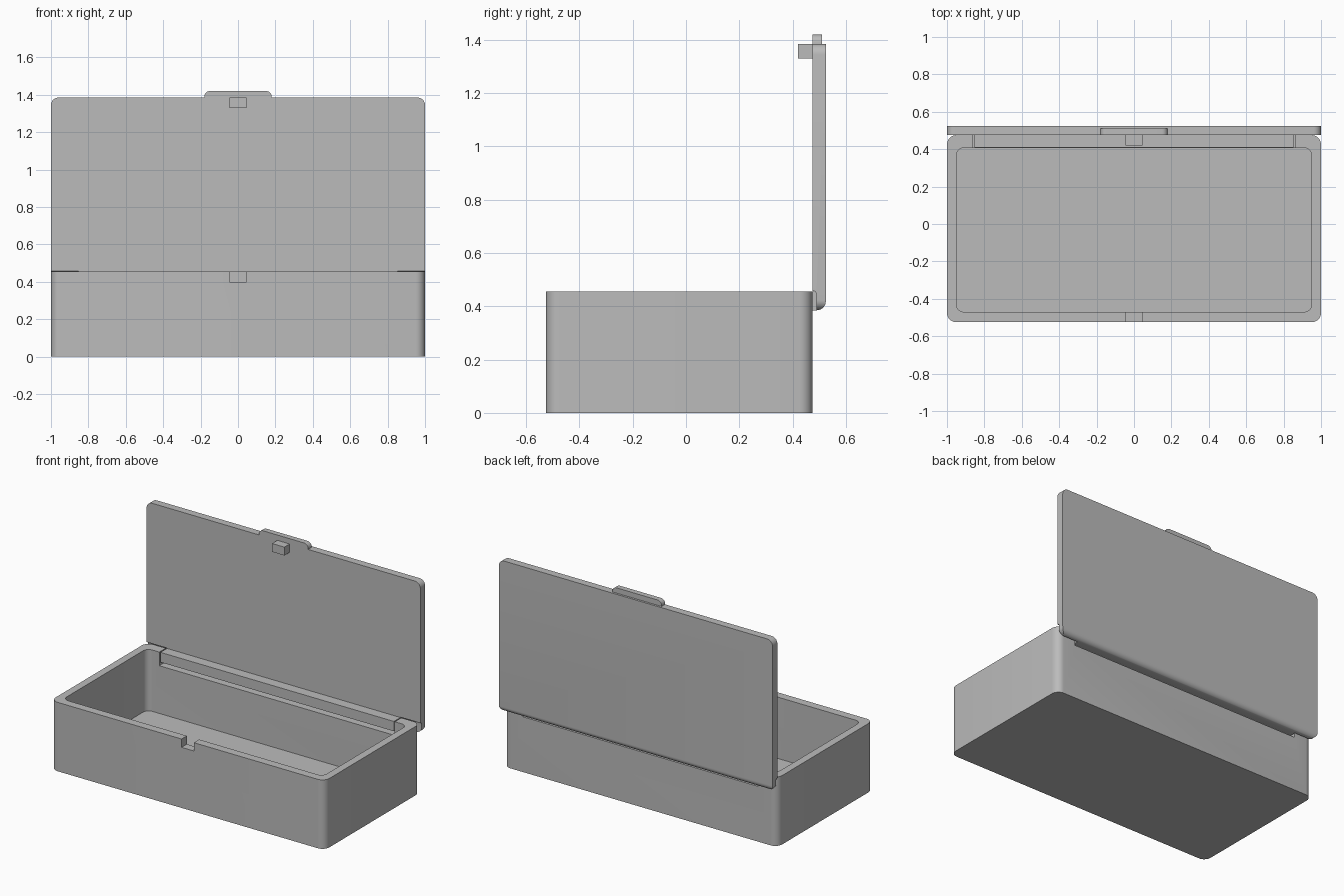
import bpy
import bmesh
import math

cube = bpy.data.objects.get("Cube")
if cube:
    bpy.data.objects.remove(cube, do_unlink=True)

grey = bpy.data.materials.new("plain grey")
grey.use_nodes = True
COLOUR = (0.5, 0.5, 0.5, 1)
grey.diffuse_color = COLOUR
grey.node_tree.nodes["Principled BSDF"].inputs["Base Color"].default_value = COLOUR


def fillet(points, steps=8):
    """Turn (u, v, radius) corners into an outline with round corners."""
    out = []
    for i, (u, v, r) in enumerate(points):
        if r == 0:
            out.append((u, v))
            continue
        ends = []
        for n in (points[i - 1], points[(i + 1) % len(points)]):
            d = math.hypot(n[0] - u, n[1] - v)
            ends.append(((n[0] - u) / d * r, (n[1] - v) / d * r))
        (au, av), (bu, bv) = ends
        for k in range(steps + 1):
            t = math.pi / 2 * k / steps
            s, c = 1 - math.sin(t), 1 - math.cos(t)
            out.append((u + au * s + bu * c, v + av * s + bv * c))
    return out


def rect(u0, u1, v0, v1, r=0, top_only=False):
    low = 0 if top_only else r
    return fillet([(u0, v0, low), (u1, v0, low), (u1, v1, r), (u0, v1, r)])


def prism(name, outline, axis, lo, hi):
    """Extrude an outline along an axis; u and v are the other two axes in order."""
    bm = bmesh.new()
    index = "xyz".index(axis)
    rings = []
    for w in (lo, hi):
        ring = []
        for u, v in outline:
            co = [u, v]
            co.insert(index, w)
            ring.append(bm.verts.new(co))
        rings.append(ring)
        bm.faces.new(ring)
    n = len(outline)
    for i in range(n):
        j = (i + 1) % n
        bm.faces.new((rings[0][i], rings[0][j], rings[1][j], rings[1][i]))
    bmesh.ops.recalc_face_normals(bm, faces=bm.faces)
    mesh = bpy.data.meshes.new(name)
    bm.to_mesh(mesh)
    bm.free()
    mesh.materials.append(grey)
    obj = bpy.data.objects.new(name, mesh)
    bpy.context.collection.objects.link(obj)
    return obj


def cut(target, tool, operation="DIFFERENCE"):
    """Apply a boolean and remove the cutter."""
    mod = target.modifiers.new("cut", "BOOLEAN")
    mod.object, mod.operation, mod.solver = tool, operation, "EXACT"
    bpy.context.view_layer.objects.active = target
    bpy.ops.object.modifier_apply(modifier=mod.name)
    bpy.data.objects.remove(tool, do_unlink=True)


RIM = 0.455          # top of the box
BACK = 0.475         # back of the box, inner face of the open lid
LID_BACK = 0.525
LID_LOW, LID_TOP = 0.385, 1.385

# Hollow box with a latch notch in front and a hinge slot behind
box = prism("box_body", rect(-1, 1, -0.525, BACK, 0.05), "z", 0, RIM)
cut(box, prism("cavity", rect(-0.95, 0.95, -0.47, 0.407, 0.04), "z", 0.05, 0.6))
cut(box, prism("latch_notch", rect(-0.045, 0.045, 0.4, 0.6), "y", -0.6, -0.44))
cut(box, prism("hinge_slot", rect(-0.86, 0.86, 0.365, 0.6), "y", 0.38, 0.6))

# Open lid, its lower edge rounded behind and relieved in front
lid = prism("lid_panel", rect(-1, 1, LID_LOW, LID_TOP, 0.04), "y", BACK, LID_BACK)
edge = fillet([(0.489, LID_LOW, 0), (LID_BACK, LID_LOW, 0.035), (LID_BACK + 0.0001, 1.5, 0),
               (BACK - 0.02, 1.5, 0), (BACK - 0.02, RIM + 0.003, 0), (0.489, RIM + 0.003, 0.012)])
cut(lid, prism("lid_edge", edge, "x", -1.1, 1.1), "INTERSECT")

# Hinge bar that sits in the slot and joins the lid
bar = fillet([(0.408, 0.39, 0), (0.45, LID_LOW, 0), (LID_BACK - 0.0005, LID_LOW, 0.035),
              (LID_BACK - 0.0005, RIM + 0.01, 0), (BACK + 0.001, RIM + 0.01, 0),
              (BACK + 0.001, RIM, 0), (0.408, RIM, 0)])
hinge = prism("hinge_bar", bar, "x", -0.853, 0.853)

# Finger tab and latch block
tab = prism("finger_tab", rect(-0.18, 0.18, LID_TOP - 0.02, 1.42, 0.03, True), "y", BACK, 0.511)
latch = prism("latch_block", rect(-0.045, 0.045, 1.33, LID_TOP), "y", 0.42, BACK + 0.01)

bpy.ops.object.select_all(action="DESELECT")
for obj in (box, lid, hinge, tab, latch):
    obj.select_set(True)
bpy.context.view_layer.objects.active = box
bpy.ops.object.shade_smooth_by_angle(angle=math.radians(30))
